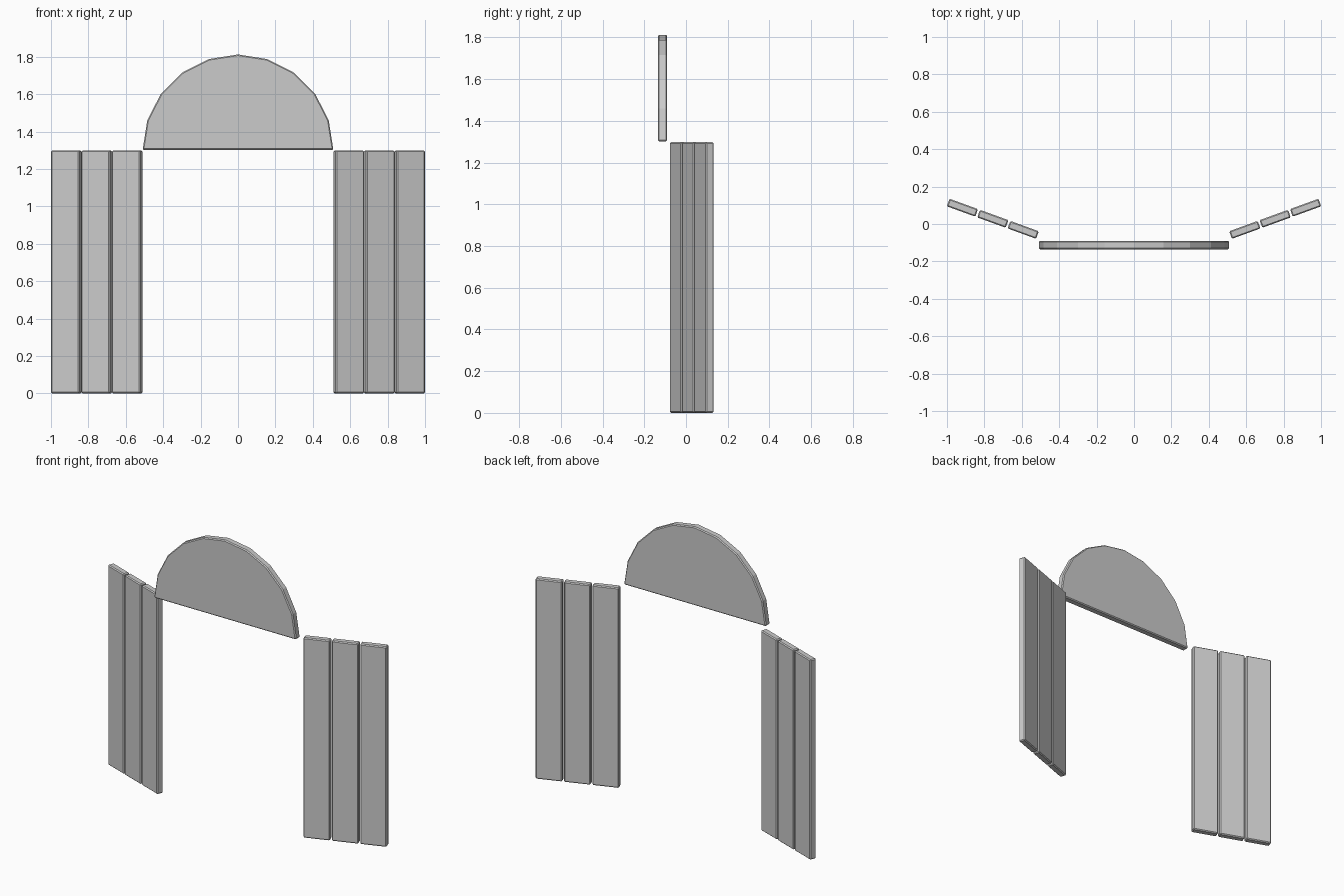
import bpy, bmesh, math
from mathutils import Matrix

if "Cube" in bpy.data.objects:
    bpy.data.objects.remove(bpy.data.objects["Cube"])

BEVEL = 0.006
ANGLE = math.radians(20)


def finish(bm, name):
    """Chamfer all hard edges slightly and make the object."""
    bmesh.ops.recalc_face_normals(bm, faces=bm.faces)
    edges = [e for e in bm.edges if e.calc_face_angle() > math.radians(30)]
    bmesh.ops.bevel(bm, geom=edges, offset=BEVEL, segments=1, affect='EDGES')
    mesh = bpy.data.meshes.new(name)
    bm.to_mesh(mesh)
    bm.free()
    obj = bpy.data.objects.new(name, mesh)
    bpy.context.collection.objects.link(obj)
    return obj


def slat(name, x, y, angle):
    bm = bmesh.new()
    bmesh.ops.create_cube(bm, size=1, matrix=Matrix.Diagonal((0.162, 0.043, 1.298, 1)))
    obj = finish(bm, name)
    obj.location = (x, y, 0.649)
    obj.rotation_euler.z = angle


# side panels: three upright slats each, angled backwards
for side, label in ((-1, "left"), (1, "right")):
    for i in range(3):
        d = (i - 1) * 0.173
        slat(f"{label}_slat_{i + 1}",
             side * (0.755 + d * math.cos(ANGLE)),
             0.028 + d * math.sin(ANGLE), side * ANGLE)

# half-round top board, ten flat rim segments
bm = bmesh.new()
R, Y0, Y1, Z0 = 0.51, -0.135, -0.09, 1.302
verts = [bm.verts.new((R * math.cos(math.pi * i / 10), Y0, Z0 + R * math.sin(math.pi * i / 10)))
         for i in range(11)]
face = bm.faces.new(verts)
ext = bmesh.ops.extrude_face_region(bm, geom=[face], use_keep_orig=True)
bmesh.ops.translate(bm, vec=(0, Y1 - Y0, 0),
                    verts=[v for v in ext["geom"] if isinstance(v, bmesh.types.BMVert)])
finish(bm, "arched_top_board")
